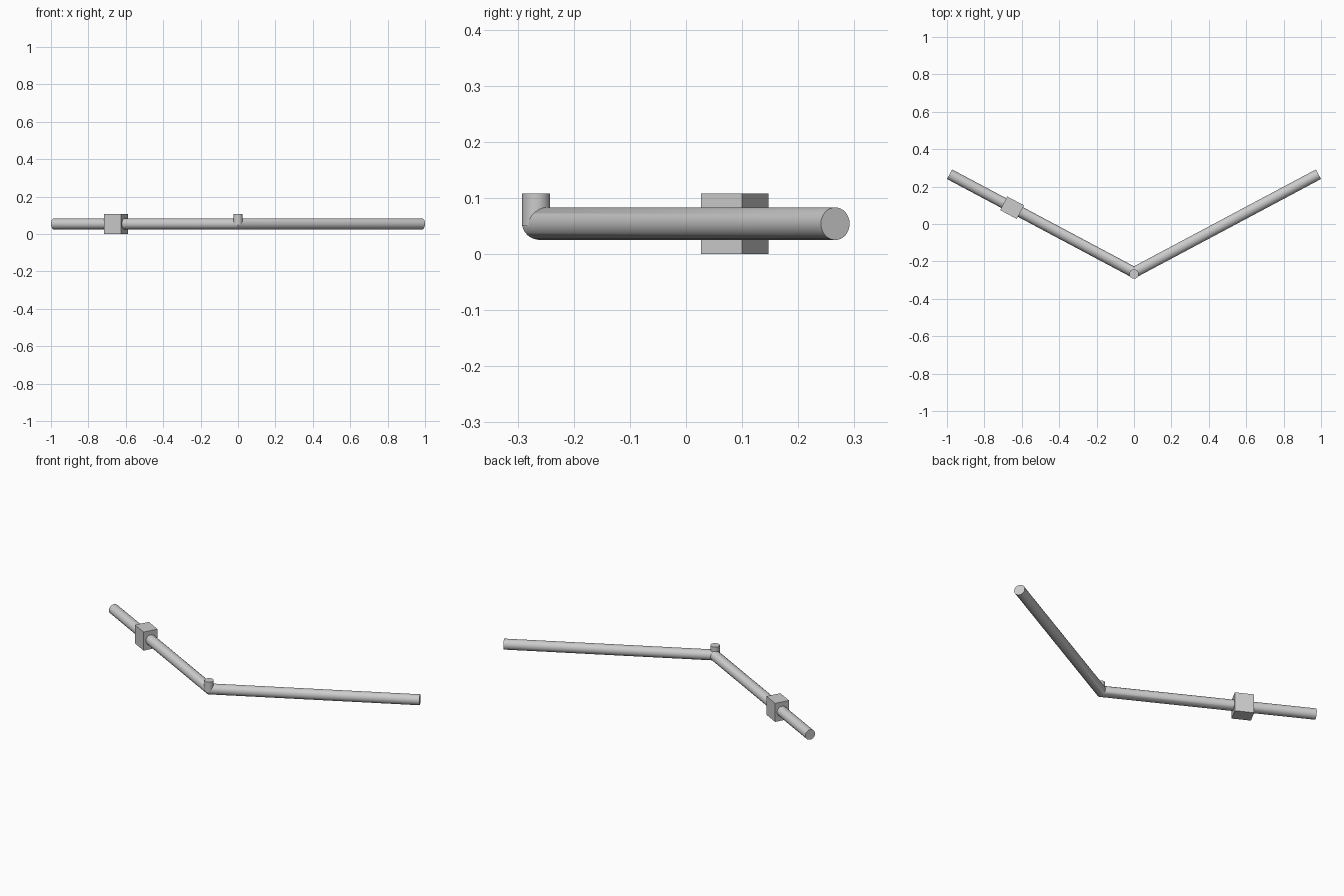
import bpy, bmesh, math
from mathutils import Vector

if "Cube" in bpy.data.objects:
    bpy.data.objects.remove(bpy.data.objects["Cube"])

R = 0.029                    # pipe radius
ZC = 0.054                   # pipe axis height
ELBOW_Y = -0.259
END = Vector((0.986, 0.266))
T = math.atan2(END.y - ELBOW_Y, END.x)
SEG = 32


def smooth(obj):
    bpy.ops.object.select_all(action='DESELECT')
    obj.select_set(True)
    bpy.context.view_layer.objects.active = obj
    bpy.ops.object.shade_smooth_by_angle(angle=math.radians(40))


def ring(bm, cx, cy, nx, ny):
    # circle of vertices spanned by a horizontal vector and z
    return [bm.verts.new((cx + nx * math.cos(a), cy + ny * math.cos(a), ZC + R * math.sin(a)))
            for a in (2 * math.pi * i / SEG for i in range(SEG))]


# V-shaped pipe with a mitred elbow and closed ends
bm = bmesh.new()
s, c = math.sin(T) * R, math.cos(T) * R
rings = [ring(bm, -END.x, END.y, s, c),
         ring(bm, 0, ELBOW_Y, 0, R / math.cos(T)),
         ring(bm, END.x, END.y, -s, c)]
for a, b in zip(rings, rings[1:]):
    for i in range(SEG):
        j = (i + 1) % SEG
        bm.faces.new((a[i], a[j], b[j], b[i]))
bm.faces.new(rings[0])
bm.faces.new(rings[-1])
bmesh.ops.recalc_face_normals(bm, faces=bm.faces)
mesh = bpy.data.meshes.new("bent_pipe")
bm.to_mesh(mesh)
bm.free()
pipe = bpy.data.objects.new("bent_pipe", mesh)
bpy.context.collection.objects.link(pipe)
smooth(pipe)

# upright stub at the elbow
bpy.ops.mesh.primitive_cylinder_add(vertices=SEG, radius=0.025, depth=0.058,
                                    location=(0, -0.267, 0.079))
stub = bpy.context.object
stub.name = "elbow_stub"
smooth(stub)

# block clamped around the left arm
bpy.ops.mesh.primitive_cube_add(size=1, location=(-0.652, 0.087, 0.054),
                                rotation=(0, 0, -T))
block = bpy.context.object
block.name = "sliding_block"
block.scale = (0.101, 0.082, 0.108)
bpy.ops.object.transform_apply(location=False, rotation=True, scale=True)
